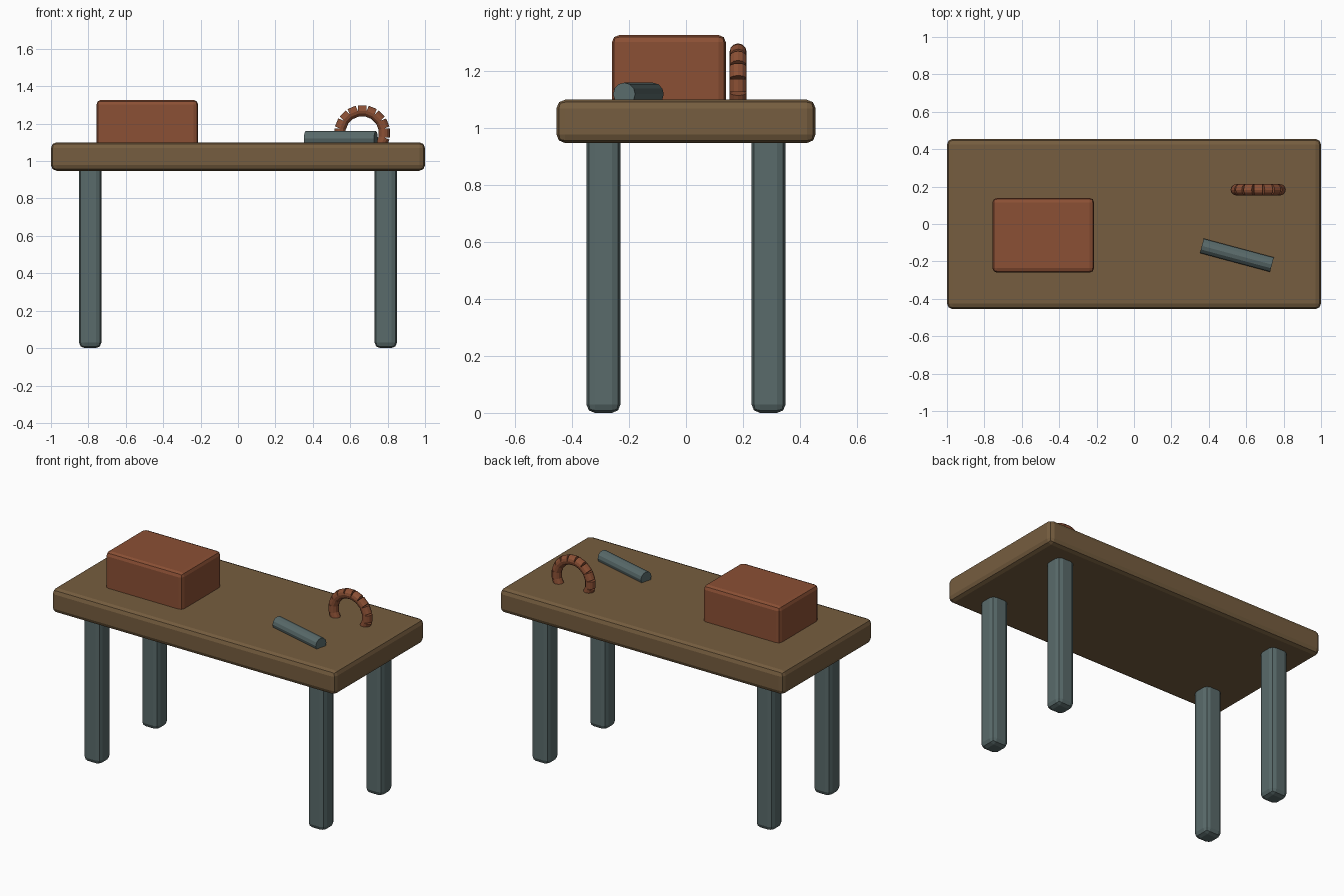
import bpy
from math import radians, cos, sin, pi, tau
from mathutils import Matrix
import bmesh

if "Cube" in bpy.data.objects:
    bpy.data.objects.remove(bpy.data.objects["Cube"])


def material(name, rgb):
    m = bpy.data.materials.new(name)
    m.diffuse_color = (*rgb, 1)
    m.use_nodes = True
    m.node_tree.nodes["Principled BSDF"].inputs["Base Color"].default_value = m.diffuse_color
    return m


WOOD = material("wood", (0.18, 0.11, 0.05))
STEEL = material("steel", (0.10, 0.145, 0.145))
RUST = material("rust", (0.26, 0.08, 0.035))


def box(name, x, y, z, mat, bevel=0.025):
    """Bevelled box from (min, max) ranges."""
    loc = [(a + b) / 2 for a, b in (x, y, z)]
    bpy.ops.mesh.primitive_cube_add(size=1, location=loc)
    ob = bpy.context.object
    ob.name = name
    ob.scale = [b - a for a, b in (x, y, z)]
    bpy.ops.object.transform_apply(location=False, rotation=False, scale=True)
    mod = ob.modifiers.new("bevel", 'BEVEL')
    mod.width, mod.segments = bevel, 2
    ob.data.materials.append(mat)
    return ob


# Tabletop
box("tabletop", (-1, 1), (-0.455, 0.455), (0.948, 1.10), WOOD, 0.03)

# Four legs, let slightly into the top
for sx, side in ((-1, "left"), (1, "right")):
    for sy, end in ((-1, "front"), (1, "back")):
        cx, cy, h = sx * 0.79, sy * 0.29, 0.06
        box(f"{end}_{side}_leg", (cx - h, cx + h), (cy - h, cy + h), (0, 0.99), STEEL, 0.03)

# Toolbox resting on the table
box("toolbox", (-0.757, -0.213), (-0.26, 0.14), (1.06, 1.327), RUST)

# Round bar lying at an angle, partly sunk
bpy.ops.mesh.primitive_cylinder_add(vertices=12, radius=0.04, depth=0.388,
                                    location=(0.55, -0.167, 1.12),
                                    rotation=(0, pi / 2, radians(-15)))
bar = bpy.context.object
bar.name = "bar"
bar.data.materials.append(STEEL)

# Ring of short straight links standing half buried in the top
LINKS, RING_R, LINK_R = 16, 0.118, 0.03
bm = bmesh.new()
for i in range(LINKS):
    a = tau * i / LINKS
    place = (Matrix.Translation((0.664 + RING_R * cos(a), 0.183, 1.15 + RING_R * sin(a)))
             @ Matrix.Rotation(-a, 4, 'Y'))
    bmesh.ops.create_cone(bm, cap_ends=True, segments=12, radius1=LINK_R, radius2=LINK_R,
                          depth=tau * RING_R / LINKS, matrix=place)
mesh = bpy.data.meshes.new("link_ring")
bm.to_mesh(mesh)
bm.free()
ring = bpy.data.objects.new("link_ring", mesh)
bpy.context.collection.objects.link(ring)
mesh.materials.append(RUST)
